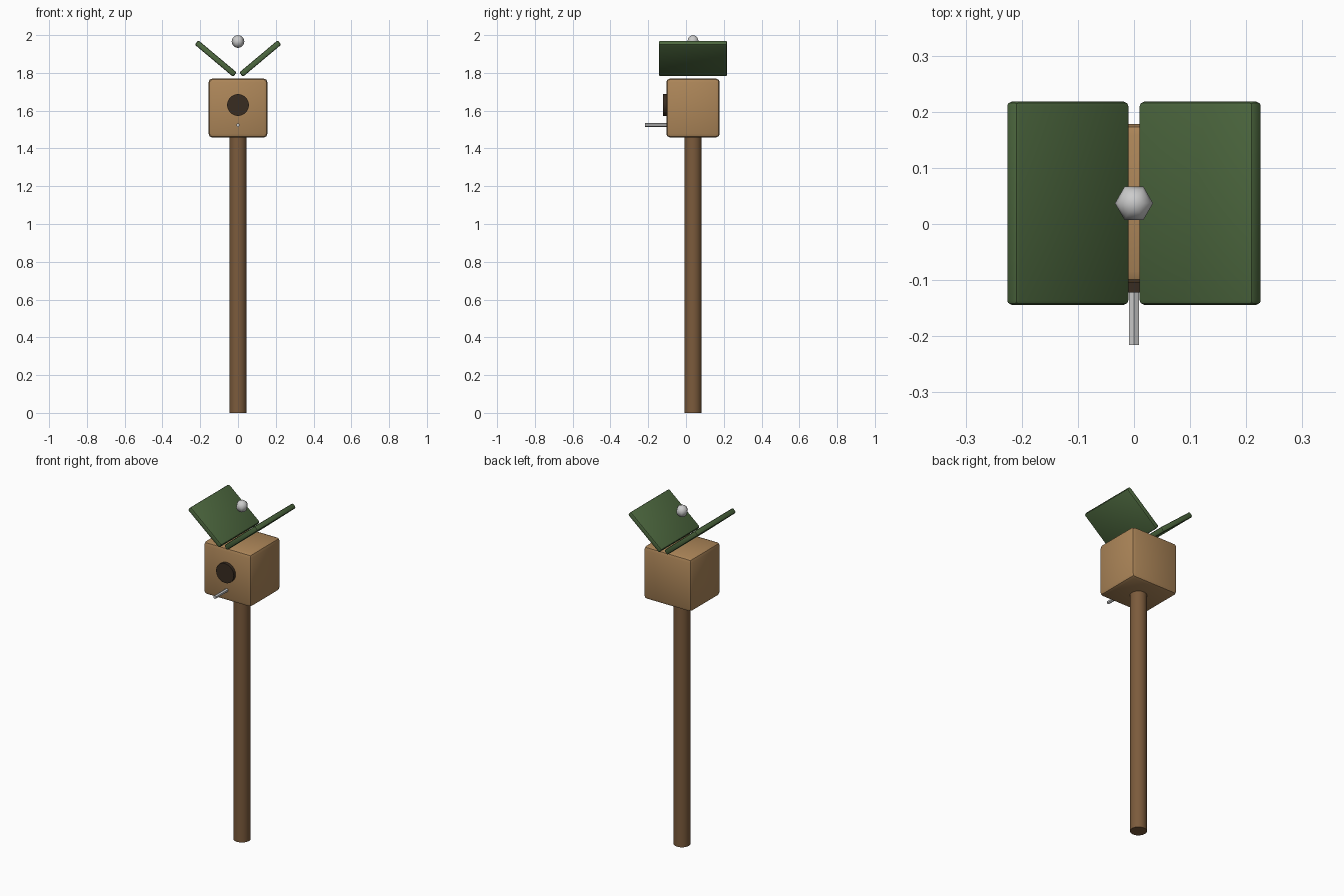
import bpy
from math import radians

if "Cube" in bpy.data.objects:
    bpy.data.objects.remove(bpy.data.objects["Cube"])

CY = 0.037  # depth centre of post, house and roof


def material(name, rgb):
    m = bpy.data.materials.new(name)
    m.diffuse_color = (*rgb, 1)
    m.use_nodes = True
    m.node_tree.nodes["Principled BSDF"].inputs["Base Color"].default_value = m.diffuse_color
    return m


wood = material("house_wood", (0.42, 0.24, 0.10))
post_wood = material("post_wood", (0.20, 0.105, 0.045))
green = material("roof_green", (0.075, 0.14, 0.05))
dark = material("hole_dark", (0.04, 0.025, 0.015))


def finish(name, mat=None, smooth=True):
    ob = bpy.context.object
    ob.name = name
    if mat:
        ob.data.materials.append(mat)
    if smooth:
        bpy.ops.object.shade_smooth_by_angle(angle=radians(40))
    return ob


def box(name, loc, size, bevel, mat, tilt=0):
    bpy.ops.mesh.primitive_cube_add(size=1, location=loc)
    ob = bpy.context.object
    ob.scale = size
    bpy.ops.object.transform_apply(location=False, rotation=False, scale=True)
    mod = ob.modifiers.new("bevel", 'BEVEL')
    mod.width = bevel
    mod.segments = 2
    bpy.ops.object.modifier_apply(modifier=mod.name)
    ob.rotation_euler.y = tilt
    return finish(name, mat)


def rod(name, sides, r, depth, loc, rot=(0, 0, 0), mat=None, smooth=True):
    bpy.ops.mesh.primitive_cylinder_add(vertices=sides, radius=r, depth=depth,
                                        location=loc, rotation=rot)
    return finish(name, mat, smooth)


# Post and house
rod("post", 16, 0.046, 1.46, (0, CY, 0.73), mat=post_wood)
box("house_body", (0, CY, 1.614), (0.312, 0.283, 0.312), 0.02, wood)

# Entrance disc and perch on the front
facing = (radians(90), 0, 0)
rod("entrance_hole", 20, 0.058, 0.03, (0, -0.107, 1.63), facing, dark)
rod("perch", 6, 0.01, 0.12, (0, -0.156, 1.524), facing, smooth=False)

# Two roof panels opening upward in a V
for side, label in ((-1, "left"), (1, "right")):
    box("roof_panel_" + label, (side * 0.118, CY, 1.876), (0.265, 0.362, 0.03),
        0.008, green, tilt=-side * radians(40))

# Ball above the roof
bpy.ops.mesh.primitive_uv_sphere_add(segments=6, ring_count=6, radius=0.034,
                                     location=(0, CY, 1.966),
                                     rotation=(0, 0, radians(0)))
ball = finish("finial_ball", smooth=False)
# Put two corners of the hexagon on the x axis
if max(abs(v.co.x) for v in ball.data.vertices) < 0.033:
    ball.rotation_euler.z = radians(30)
bpy.ops.object.shade_smooth()
